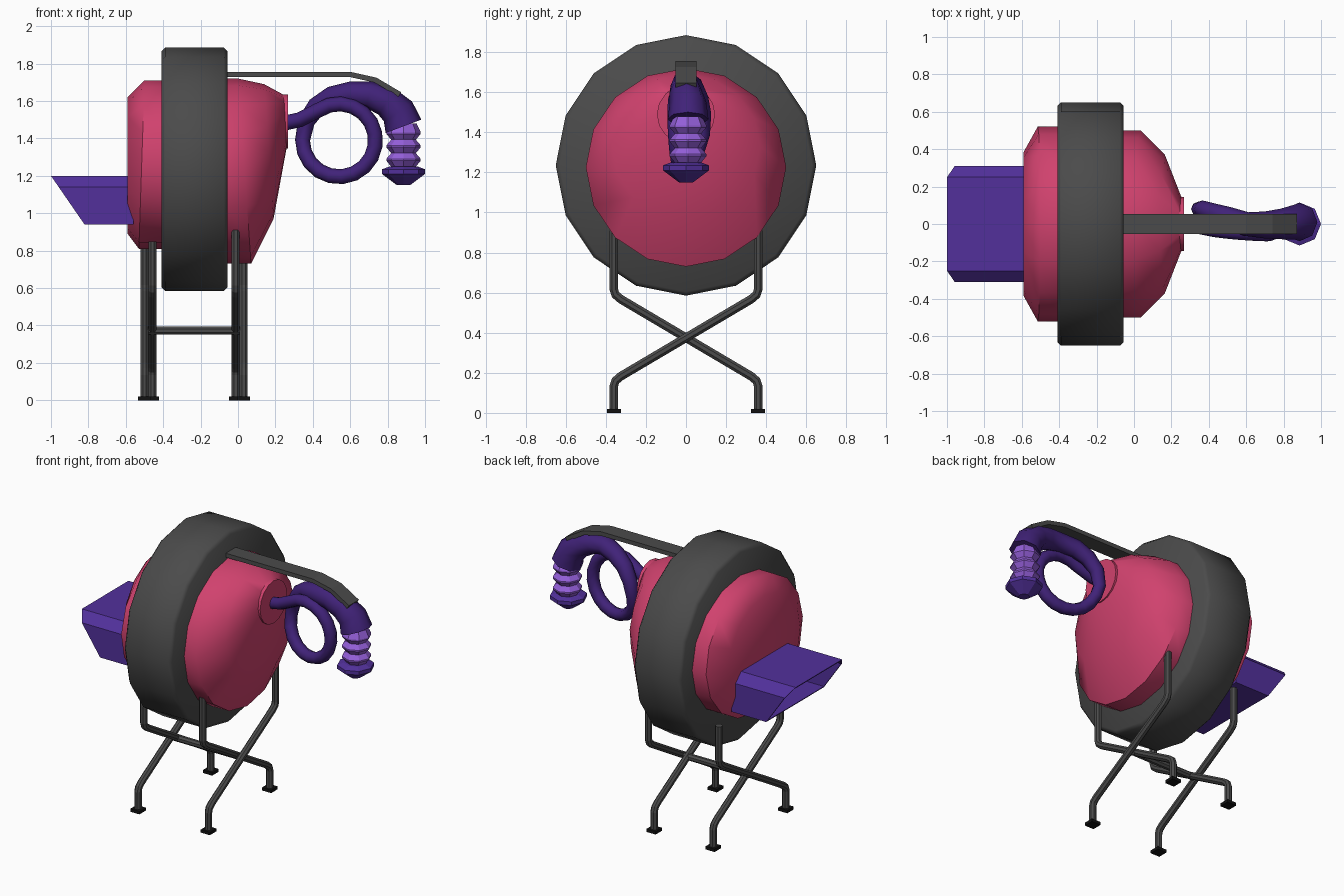
import bpy, bmesh, math
from mathutils import Vector

if "Cube" in bpy.data.objects:
    bpy.data.objects.remove(bpy.data.objects["Cube"])

TAU = 2 * math.pi


def material(name, rgb):
    m = bpy.data.materials.new(name)
    m.diffuse_color = (*rgb, 1)
    m.use_nodes = True
    m.node_tree.nodes["Principled BSDF"].inputs["Base Color"].default_value = m.diffuse_color
    return m


PINK = material("pink", (0.63, 0.054, 0.155))
GREY = material("dark grey", (0.07, 0.07, 0.07))
BLACK = material("black", (0.006, 0.006, 0.006))
PURPLE = material("purple", (0.085, 0.03, 0.33))
DEEP = material("deep purple", (0.052, 0.016, 0.19))
LILAC = material("lilac", (0.30, 0.115, 0.70))


def loft(name, rings, mat, smooth=None, cap_start=True, cap_end=True):
    """Skin a list of equal-length point rings."""
    bm = bmesh.new()
    vs = [[bm.verts.new(p) for p in r] for r in rings]
    n = len(vs[0])
    for a, b in zip(vs, vs[1:]):
        for i in range(n):
            j = (i + 1) % n
            bm.faces.new((a[i], a[j], b[j], b[i]))
    if cap_start:
        bm.faces.new(vs[0])
    if cap_end:
        bm.faces.new(vs[-1])
    bmesh.ops.recalc_face_normals(bm, faces=bm.faces)
    me = bpy.data.meshes.new(name)
    bm.to_mesh(me)
    bm.free()
    me.materials.append(mat)
    if smooth:
        for p in me.polygons:
            p.use_smooth = True
        me.set_sharp_from_angle(angle=math.radians(smooth))
    ob = bpy.data.objects.new(name, me)
    bpy.context.collection.objects.link(ob)
    return ob


def circle(n, r=1.0, phase=0.0):
    return [(r * math.cos(TAU * i / n + phase), r * math.sin(TAU * i / n + phase)) for i in range(n)]


def x_ring(x_top, x_bot, cz, ry, rz, n=16):
    """Upright oval around the x axis, optionally leaning."""
    return [((x_top + x_bot) / 2 + (x_top - x_bot) / 2 * s, ry * c, cz + rz * s) for c, s in circle(n)]


def z_rings(cx, cy, profile, n):
    return [[(cx + c, cy + s, z) for c, s in circle(n, r)] for r, z in profile]


def sweep(name, path, section, radii, ref, mat, smooth=None):
    """Sweep a 2D section along a path; ref sets its first axis."""
    pts = [Vector(p) for p in path]
    rings = []
    for i, p in enumerate(pts):
        a, b = pts[max(i - 1, 0)], pts[min(i + 1, len(pts) - 1)]
        t = (b - a).normalized()
        u = Vector(ref)
        u = (u - t * u.dot(t)).normalized()
        v = t.cross(u)
        rings.append([p + (u * s + v * w) * radii[i] for s, w in section])
    return loft(name, rings, mat, smooth)


# drum body, flaring back and skewed dome front
loft("drum_body", [x_ring(*r) for r in [
    (-0.59, -0.59, 1.255, 0.385, 0.365),
    (-0.50, -0.53, 1.26, 0.52, 0.45),
    (-0.38, -0.38, 1.26, 0.52, 0.45),
    (-0.08, -0.08, 1.225, 0.50, 0.495),
    (0.00, 0.07, 1.225, 0.50, 0.495),
    (0.14, 0.19, 1.33, 0.37, 0.36),
    (0.25, 0.26, 1.49, 0.14, 0.14)]], PINK, 50)
loft("hose_collar", [x_ring(x, x, 1.49, 0.145, 0.145) for x in (0.235, 0.268)], PINK, 40)

# wide band around the drum
loft("drum_band", [x_ring(x, x, 1.235, r, r) for x, r in
                   [(-0.41, 0.63), (-0.39, 0.65), (-0.075, 0.65), (-0.055, 0.63)]], GREY, 50)

# feed hopper: open chute with a sloping mouth
def hopper_ring(inset, x_in=None):
    sec = [(0.25, 1.2 - inset), (0.31 - inset, 1.14), (0.31 - inset, 0.94 + inset)]
    sec += [(-y, z) for y, z in reversed(sec)]
    return [(x_in if x_in is not None else -1 + (1.2 - z) * 0.69, y, z) for y, z in sec]

loft("feed_hopper", [hopper_ring(0, -0.56), hopper_ring(0),
                     hopper_ring(0.012), hopper_ring(0.012, -0.58)], PURPLE)

# coiled hose that thickens toward the nozzle
hose = [((0.24, 0, 1.48), 0.04), ((0.33, -0.01, 1.50), 0.04)]
steps = 16
for i in range(steps + 1):
    t = i / steps
    a = math.radians(125 - 305 * t)
    y = -0.03 - 0.04 * math.sin(math.pi * t) + 0.11 * t * t
    hose.append(((0.54 + 0.195 * math.cos(a), y, 1.39 + 0.195 * math.sin(a)), 0.04))
hose += [((0.365, 0.08, 1.49), 0.046), ((0.42, 0.06, 1.57), 0.052),
         ((0.50, 0.035, 1.62), 0.058), ((0.60, 0.0, 1.64), 0.064),
         ((0.70, -0.005, 1.633), 0.072), ((0.79, 0.0, 1.60), 0.082),
         ((0.855, 0.01, 1.545), 0.092), ((0.885, 0.01, 1.465), 0.102)]
sweep("coiled_hose", [h[0] for h in hose], circle(8), [h[1] for h in hose], (0, 1, 0), DEEP, 50)

# bellows and nozzle tip
bellows = [(0.07, 1.48)]
for k in range(3):
    top = 1.455 - 0.072 * k
    bellows += [(0.092, top - 0.02), (0.092, top - 0.03), (0.066, top - 0.062)]
loft("bellows", z_rings(0.885, 0.01, bellows, 8), LILAC)
loft("nozzle_tip", z_rings(0.885, 0, [(0.075, 1.25), (0.115, 1.235), (0.115, 1.21), (0.035, 1.15)], 8), PURPLE)

# flat support arm over the hose
arm = [(-0.06, 0, 1.742), (0.60, 0, 1.742), (0.735, 0, 1.712), (0.865, 0, 1.635)]
sweep("support_arm", arm, [(0.053, 0.014), (-0.053, 0.014), (-0.053, -0.014), (0.053, -0.014)],
      [1] * 4, (0, 1, 0), GREY)

# crossed bent legs with rubber feet
for label, outer, inner, top in (("rear", -0.50, -0.457, 0.85), ("front", 0.03, -0.013, 0.91)):
    for side, x, s in (("left", outer, -1), ("right", inner, 1)):
        half = [(0.36, 0.01), (0.36, 0.135), (0.352, 0.16), (0.325, 0.183)]
        up = [(-0.325, 0.567), (-0.352, 0.59), (-0.36, 0.615), (-0.36, top)]
        path = [(x, s * y, z) for y, z in half + up]
        sweep(f"{label}_{side}_leg", path, circle(8, 0.0235, math.pi / 8), [1] * 8, (1, 0, 0), GREY)
        foot = [[(x + 0.0345 * a, s * 0.36 + 0.0345 * b, z) for a, b in ((1, 1), (-1, 1), (-1, -1), (1, -1))]
                for z in (0, 0.02)]
        loft(f"{label}_{side}_foot", foot, BLACK)

# spacer bar joining the two crossings
sweep("spacer_bar", [(-0.48, 0, 0.372), (0.01, 0, 0.372)], circle(8, 0.023, math.pi / 8), [1, 1], (0, 1, 0), GREY)
